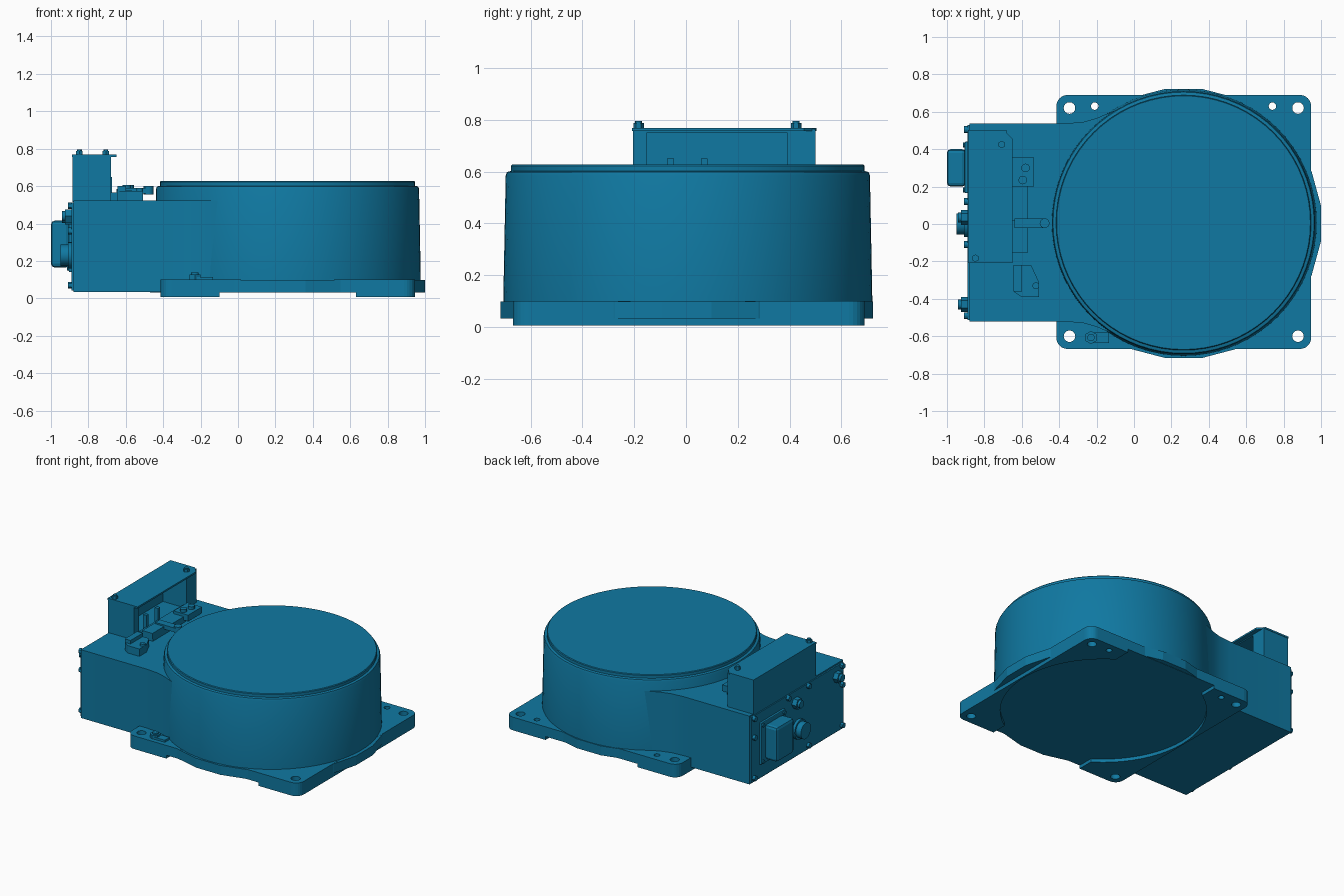
import bpy, bmesh, math
from mathutils import Matrix, Vector

if "Cube" in bpy.data.objects:
    bpy.data.objects.remove(bpy.data.objects["Cube"])

teal = bpy.data.materials.new("teal_paint")
teal.diffuse_color = (0.005, 0.19, 0.36, 1)
teal.use_nodes = True
teal.node_tree.nodes["Principled BSDF"].inputs["Base Color"].default_value = teal.diffuse_color
CX, CY = 0.265, 0.007          # drum axis


def finish(name, bm, smooth=False):
    bmesh.ops.recalc_face_normals(bm, faces=bm.faces)
    me = bpy.data.meshes.new(name)
    bm.to_mesh(me)
    bm.free()
    me.materials.append(teal)
    ob = bpy.data.objects.new(name, me)
    bpy.context.collection.objects.link(ob)
    if smooth:
        activate(ob)
        bpy.ops.object.shade_smooth_by_angle(angle=math.radians(30))
    return ob


def activate(ob):
    bpy.ops.object.select_all(action='DESELECT')
    ob.select_set(True)
    bpy.context.view_layer.objects.active = ob


def prism(name, pts, z0, z1, smooth=False):
    bm = bmesh.new()
    face = bm.faces.new([bm.verts.new((x, y, z0)) for x, y in pts])
    ext = bmesh.ops.extrude_face_region(bm, geom=[face])["geom"]
    bmesh.ops.translate(bm, vec=(0, 0, z1 - z0),
                        verts=[v for v in ext if isinstance(v, bmesh.types.BMVert)])
    return finish(name, bm, smooth)


def box(name, x0, x1, y0, y1, z0, z1, bevel=0):
    bm = bmesh.new()
    bmesh.ops.create_cube(bm, size=1)
    for v in bm.verts:
        v.co = Vector(((x0 + x1) / 2 + v.co.x * (x1 - x0),
                       (y0 + y1) / 2 + v.co.y * (y1 - y0),
                       (z0 + z1) / 2 + v.co.z * (z1 - z0)))
    if bevel:
        bmesh.ops.bevel(bm, geom=bm.edges[:], offset=bevel, segments=2,
                        affect='EDGES', profile=0.5)
    return finish(name, bm)


def cyl(name, start, length, r, n=16, axis='Z', smooth=True):
    bm = bmesh.new()
    bmesh.ops.create_cone(bm, cap_ends=True, segments=n, radius1=r, radius2=r, depth=length)
    bmesh.ops.translate(bm, vec=(0, 0, length / 2), verts=bm.verts)
    if axis == '-X':
        bmesh.ops.rotate(bm, matrix=Matrix.Rotation(-math.pi / 2, 3, 'Y'), verts=bm.verts)
    bmesh.ops.translate(bm, vec=start, verts=bm.verts)
    return finish(name, bm, smooth and n > 8)


def lathe(name, profile, n):
    bm = bmesh.new()
    rings = [[bm.verts.new((CX + r * math.cos(2 * math.pi * i / n),
                            CY + r * math.sin(2 * math.pi * i / n), z)) for i in range(n)]
             for r, z in profile]
    for a, b in zip(rings, rings[1:]):
        for i in range(n):
            bm.faces.new((a[i], a[(i + 1) % n], b[(i + 1) % n], b[i]))
    bm.faces.new(rings[0])
    bm.faces.new(rings[-1])
    return finish(name, bm, True)


def cut(ob, *cutters):
    for c in cutters:
        activate(ob)
        m = ob.modifiers.new("cut", 'BOOLEAN')
        m.operation, m.solver, m.object = 'DIFFERENCE', 'EXACT', c
        bpy.ops.object.modifier_apply(modifier=m.name)
        bpy.data.objects.remove(c)


def rounded_rect(x0, x1, y0, y1, r, n=6):
    pts = []
    for k, (x, y) in enumerate([(x1 - r, y1 - r), (x0 + r, y1 - r), (x0 + r, y0 + r), (x1 - r, y0 + r)]):
        for i in range(n + 1):
            a = math.pi / 2 * (k + i / n)
            pts.append((x + r * math.cos(a), y + r * math.sin(a)))
    return pts


# Round drum with stepped lid
lathe("drum", [(0.712, 0.06), (0.712, 0.12), (0.703, 0.585), (0.698, 0.598),
               (0.682, 0.602), (0.682, 0.622), (0.678, 0.627)], 72)

# Square mounting flange: relieved underneath, with bolt holes
flange = prism("mounting_flange", rounded_rect(-0.415, 0.947, -0.668, 0.69, 0.06), 0.006, 0.1)
cut(flange, cyl("c", (CX, CY, -0.1), 0.13, 0.67, 64), box("c", -0.1, 0.63, -1, 1, -0.1, 0.03))
for x, y, r in [(-0.345, 0.62, 0.031), (0.877, 0.62, 0.031), (-0.345, -0.6, 0.031),
                (0.877, -0.6, 0.031), (-0.21, 0.63, 0.02), (0.74, 0.63, 0.02)]:
    cut(flange, cyl("c", (x, y, -0.1), 0.4, r, 16))

# Faceted rim bulging past the flange sides
rim = [(CX + 0.741 * math.cos((i + 0.5) * math.pi / 12),
        0.003 + 0.726 * math.sin((i + 0.5) * math.pi / 12)) for i in range(24)]
prism("flange_rim", rim, 0.032, 0.099)

# Rear housing, flaring into the drum
side = [(-0.88, 0.53), (-0.36, 0.53), (-0.27, 0.538), (-0.2, 0.558), (-0.12, 0.592), (-0.04, 0.628)]
prism("rear_housing", [(x, y + 0.008) for x, y in side] + [(x, 0.008 - y) for x, y in reversed(side)],
      0.033, 0.522, True)
box("rear_cover_plate", -0.89, -0.87, -0.512, 0.53, 0.042, 0.512)

# Cover screws
for i, (y, z) in enumerate([(0.505, 0.07), (0.505, 0.36), (0.505, 0.495), (0.12, 0.495),
                            (-0.11, 0.495), (-0.11, 0.07), (-0.49, 0.495),
                            (-0.49, 0.36), (-0.49, 0.07)]):
    cyl(f"cover_screw_{i}", (-0.88, y, z), 0.03, 0.018, 12, '-X')

# Rear connectors
box("connector_plate", -0.905, -0.88, 0.165, 0.44, 0.14, 0.44, 0.006)
box("connector_block", -1.0, -0.9, 0.2, 0.4, 0.165, 0.415, 0.02)
for y in (0.182, 0.422):
    for z in (0.16, 0.42):
        cyl("connector_screw", (-0.9, y, z), 0.015, 0.013, 10, '-X')
cyl("round_connector_base", (-0.88, 0.0, 0.23), 0.03, 0.07, 24, '-X')
cyl("round_connector", (-0.9, 0.0, 0.23), 0.05, 0.057, 24, '-X')
for name, y, z in [("upper_fitting", 0.035, 0.43), ("side_fitting", -0.43, 0.44)]:
    cyl(name + "_nut", (-0.88, y, z), 0.045, 0.04, 6, '-X')
    cyl(name + "_tip", (-0.92, y, z), 0.022, 0.026, 16, '-X')

# Open-fronted sheet cover above the rear housing
cover = box("terminal_cover", -0.885, -0.68, -0.205, 0.5, 0.515, 0.765)
cut(cover, box("c", -0.868, -0.5, -0.15, 0.39, 0.4, 0.75))
prism("cover_top_lip", [(-0.887, -0.208), (-0.65, -0.208), (-0.65, 0.455), (-0.695, 0.503), (-0.887, 0.503)],
      0.757, 0.769)
for i, (x, y) in enumerate([(-0.848, -0.183), (-0.707, 0.425)]):
    cyl(f"cover_bolt_{i}", (x, y, 0.76), 0.028, 0.02, 6)
    cyl(f"cover_bolt_tip_{i}", (x, y, 0.78), 0.016, 0.013, 12)

# Terminal strip, clamps and lever in front of the cover
box("terminal_strip", -0.68, -0.57, -0.15, 0.35, 0.515, 0.565)
box("terminal_shelf", -0.65, -0.535, 0.2, 0.355, 0.54, 0.585)
box("terminal_step", -0.65, -0.57, -0.155, 0.02, 0.54, 0.58)
box("lever", -0.64, -0.475, -0.022, 0.03, 0.56, 0.59)
cyl("lever_end", (-0.478, 0.004, 0.555), 0.045, 0.026, 16)
for i, (x, y) in enumerate([(-0.58, 0.3), (-0.595, 0.235)]):
    cyl(f"terminal_screw_{i}", (x, y, 0.58), 0.025, 0.023, 12)
for y in (-0.06, 0.07):
    box("terminal_tab", -0.70, -0.675, y - 0.013, y + 0.013, 0.55, 0.65)
prism("side_clamp", [(-0.645, -0.22), (-0.55, -0.22), (-0.508, -0.31), (-0.508, -0.39),
                     (-0.6, -0.39), (-0.645, -0.36)], 0.515, 0.575)
box("side_clamp_ridge", -0.645, -0.6, -0.36, -0.22, 0.57, 0.6)
cyl("side_clamp_screw", (-0.525, -0.33, 0.57), 0.02, 0.018, 12)

# Grounding stud on the front corner of the flange
box("ground_tab", -0.24, -0.135, -0.635, -0.58, 0.098, 0.115)
cyl("ground_nut", (-0.23, -0.607, 0.098), 0.03, 0.035, 6)
cyl("ground_stud", (-0.23, -0.607, 0.12), 0.018, 0.02, 16)
